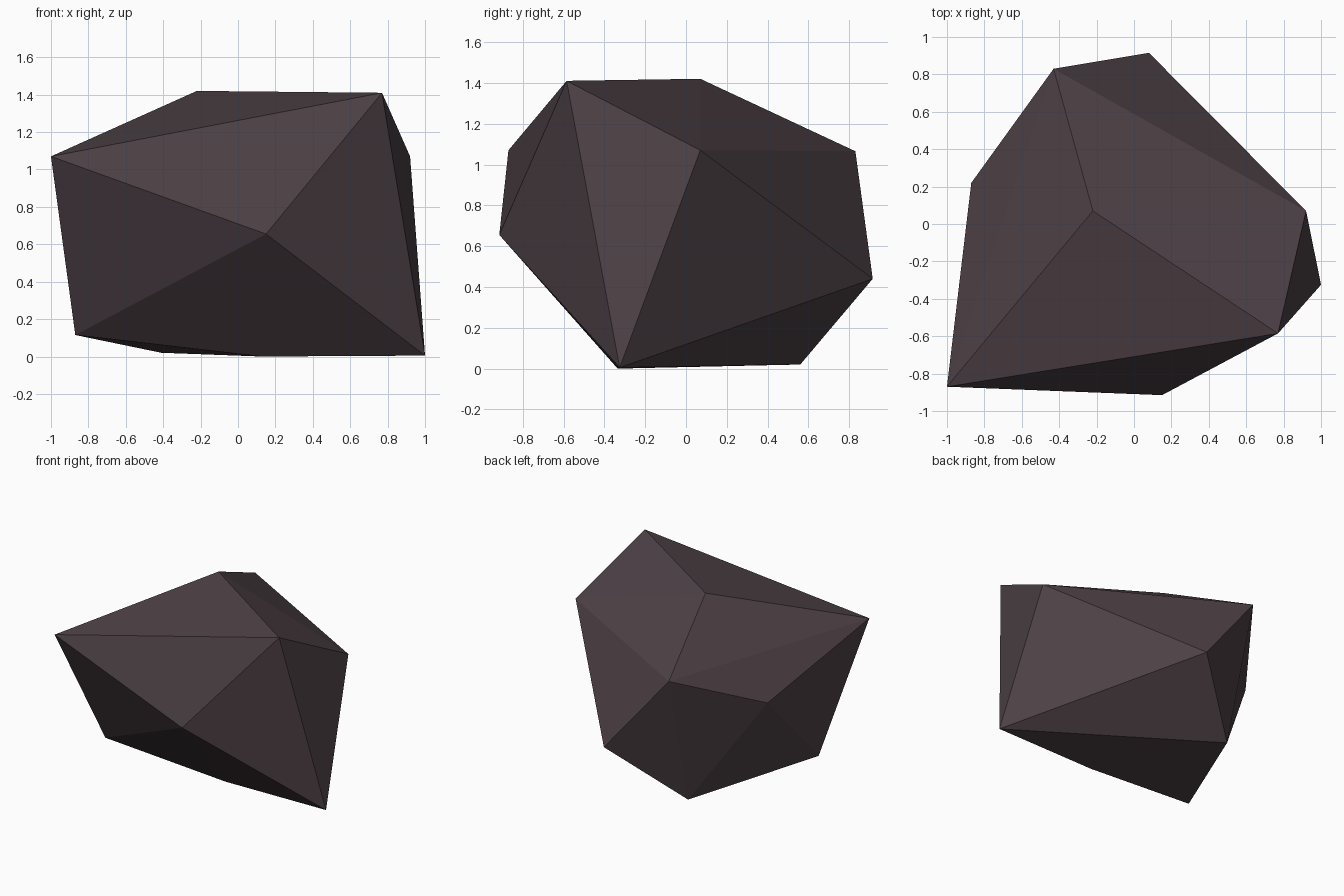
import bpy
import bmesh

if "Cube" in bpy.data.objects:
    bpy.data.objects.remove(bpy.data.objects["Cube"])

# Dark stone colour
stone = bpy.data.materials.new("dark_stone")
stone.diffuse_color = (0.074, 0.052, 0.060, 1.0)
stone.use_nodes = True
stone.node_tree.nodes["Principled BSDF"].inputs["Base Color"].default_value = stone.diffuse_color

# Corner points of the faceted boulder
corners = [
    # top ridge
    (-0.22, 0.07, 1.42), (0.77, -0.585, 1.41),
    # upper ring
    (0.92, 0.07, 1.07), (-0.43, 0.83, 1.065), (-1.0, -0.87, 1.07),
    # middle ring
    (-0.87, 0.22, 0.78), (0.15, -0.915, 0.655), (0.08, 0.915, 0.44),
    # base
    (-0.87, -0.42, 0.115), (-0.41, 0.56, 0.02),
    (0.125, -0.335, 0.0), (1.0, -0.325, 0.005),
]

# Boulder: flat facets wrapped tightly around the corners
bm = bmesh.new()
for p in corners:
    bm.verts.new(p)
bmesh.ops.convex_hull(bm, input=bm.verts[:])
bmesh.ops.recalc_face_normals(bm, faces=bm.faces[:])
mesh = bpy.data.meshes.new("boulder")
bm.to_mesh(mesh)
bm.free()
mesh.materials.append(stone)
boulder = bpy.data.objects.new("boulder", mesh)
bpy.context.collection.objects.link(boulder)
